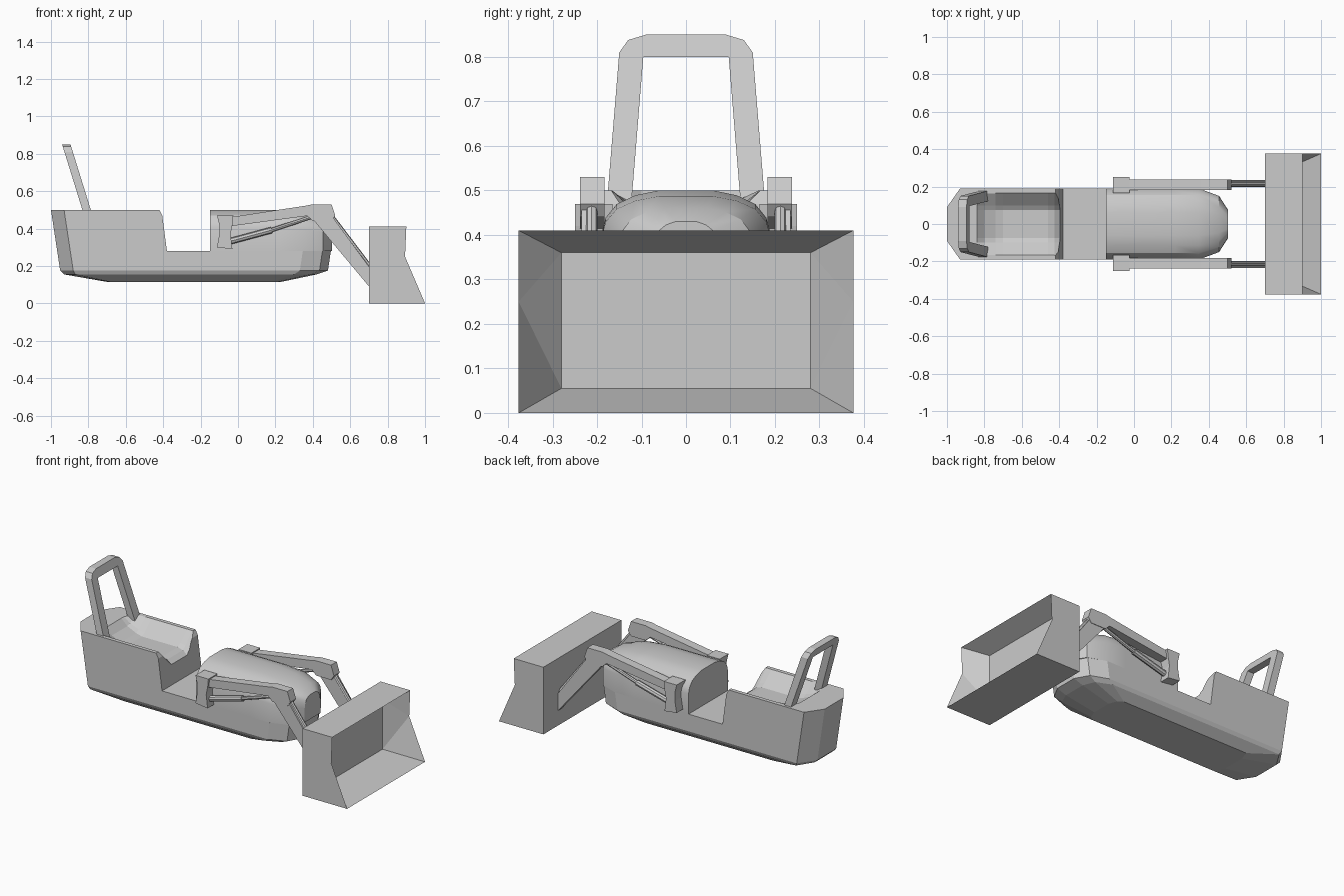
import bpy, bmesh, math
from mathutils import Vector

if "Cube" in bpy.data.objects:
    bpy.data.objects.remove(bpy.data.objects["Cube"])


def build(name, verts, faces):
    bm = bmesh.new()
    vs = [bm.verts.new(v) for v in verts]
    for f in faces:
        bm.faces.new([vs[i] for i in f])
    bmesh.ops.recalc_face_normals(bm, faces=bm.faces)
    mesh = bpy.data.meshes.new(name)
    bm.to_mesh(mesh)
    bm.free()
    obj = bpy.data.objects.new(name, mesh)
    bpy.context.collection.objects.link(obj)
    return obj


def loft(name, rings):
    """Skin equal-length closed rings and cap both ends."""
    n = len(rings[0])
    verts = [v for r in rings for v in r]
    faces = [range(n), range(len(verts) - n, len(verts))]
    for k in range(len(rings) - 1):
        for i in range(n):
            j = (i + 1) % n
            faces.append((k * n + i, k * n + j, (k + 1) * n + j, (k + 1) * n + i))
    return build(name, verts, faces)


def plate(name, profile, y0, y1):
    """Extrude an x-z profile along y."""
    return loft(name, [[(x, y, z) for x, z in profile] for y in (y0, y1)])


def rod(name, a, b, radius, sides=8):
    a, b = Vector(a), Vector(b)
    q = (b - a).to_track_quat('Z', 'Y')
    circle = [q @ Vector((radius * math.cos(t), radius * math.sin(t), 0))
              for t in (2 * math.pi * i / sides for i in range(sides))]
    return loft(name, [[p + c for c in circle] for p in (a, b)])


def mirrored_ring(half, z):
    return [(x, y, z) for x, y in half] + [(x, -y, z) for x, y in reversed(half)]


def rear_x(z):
    return -0.95 - (z - 0.17) * 0.05 / 0.33


# lower hull with bevelled underside
def hull_ring(z):
    r, f = rear_x(z), 0.48 + (z - 0.17) * 0.15
    return mirrored_ring([(r, .09), (r + .07, .19), (f - .15, .19),
                          (f - .045, .15), (f, .07)], z)


bottom = mirrored_ring([(-.70, .07), (-.68, .13), (.18, .13), (.21, .11), (.23, .06)], .115)
middle = mirrored_ring([(-.93, .085), (-.87, .18), (.30, .18), (.39, .14), (.42, .07)], .155)
loft("hull", [bottom, middle, hull_ring(.175), hull_ring(.28)])

# rear body block with scooped seat
rear = loft("rear_body", [
    mirrored_ring([(rear_x(z), .09), (rear_x(z) + .07, .19), (fx, .19)], z)
    for z, fx in ((.28, -.38), (.47, -.405), (.50, -.42))])
deep = [(-.84, .50), (-.80, .462), (-.74, .435), (-.70, .425), (-.46, .425), (-.425, .415), (-.36, .37)]
scoop = loft("seat_cutter", [
    [(x, y, .503 - (.503 - z) * d) for x, z in deep] + [(-.36, y, .6), (-.84, y, .6)]
    for y, d in ((-.17, 0), (-.10, .8), (-.075, 1), (.075, 1), (.10, .8), (.17, 0))])
scoop.hide_render = True
scoop.hide_viewport = True
cut = rear.modifiers.new("seat_scoop", 'BOOLEAN')
cut.operation = 'DIFFERENCE'
cut.solver = 'EXACT'
cut.object = scoop

# engine hood, arched section tapering to the nose
arch = [(1, 0), (1, .56), (.95, .72), (.82, .86), (.6, .95), (.32, 1)]
rings = []
for x, w, top in ((-.15, .19, .50), (.22, .19, .50), (.346, .19, .487), (.455, .15, .46), (.503, .075, .43)):
    pts = [(w * a, .28 + (top - .28) * b) for a, b in arch]
    pts += [(-y, z) for y, z in reversed(pts)]
    rings.append([(x, y, z) for y, z in pts])
hood = loft("engine_hood", rings)

# leaning roll bar
outer = [(.177, .48), (.15, .81), (.13, .838), (.09, .85)]
inner = [(.122, .48), (.096, .80)]
path = outer + [(-y, z) for y, z in reversed(outer)] + [(-y, z) for y, z in inner] + inner[::-1]
loft("roll_bar", [[(x - (z - .5) * .31, y, z) for y, z in path] for x in (-.832, -.787)])

# loader arms, brackets and rams on both sides
bracket = [(-.112, .47), (-.025, .47), (-.03, .42), (-.04, .37), (-.03, .29), (-.112, .30), (-.10, .37), (-.10, .42)]
upper = [(-.08, .455), (.36, .522), (.40, .53), (.50, .53), (.52, .47), (.50, .44), (.40, .44), (.37, .468), (-.06, .41)]
lower = [(.40, .45), (.50, .47), (.705, .19), (.705, .085)]
for s, side in ((-1, "right"), (1, "left")):
    plate(side + "_arm_bracket", bracket, s * .165, s * .25)
    plate(side + "_upper_arm", upper, s * .183, s * .238)
    plate(side + "_lower_arm", lower, s * .20, s * .235)
    y = s * .212
    rod(side + "_lift_ram", (-.05, y, .33), (.18, y, .392), .017)
    rod(side + "_lift_piston", (.18, y, .392), (.40, y, .465), .011)
    rod(side + "_tilt_ram", (.50, y, .465), (.705, y, .195), .013)

# bucket: outer shell and tapered cavity
rim = [(.90, .41), (.893, .25), (1.0, 0)]
verts = []
for s in (-1, 1):
    verts += [(.70, s * .376, .41), (.70, s * .376, 0)]
    verts += [(x, s * .376, z) for x, z in rim]
    verts += [(.78, s * .28, .36), (.78, s * .28, .055)]
faces = []
for o in (0, 7):
    faces += [(o, o + 1, o + 4, o + 3, o + 2), (o + 2, o + 3, o + 5),
              (o + 3, o + 6, o + 5), (o + 3, o + 4, o + 6)]
loop = [0, 1, 4, 6, 5, 2]
for a, b in zip(loop, loop[1:] + loop[:1]):
    faces.append((a, b, b + 7, a + 7))
build("bucket", verts, faces)

# smooth the curved hood, keep its nose edges crisp
bpy.context.view_layer.objects.active = hood
hood.select_set(True)
bpy.ops.object.shade_smooth_by_angle(angle=math.radians(25))
